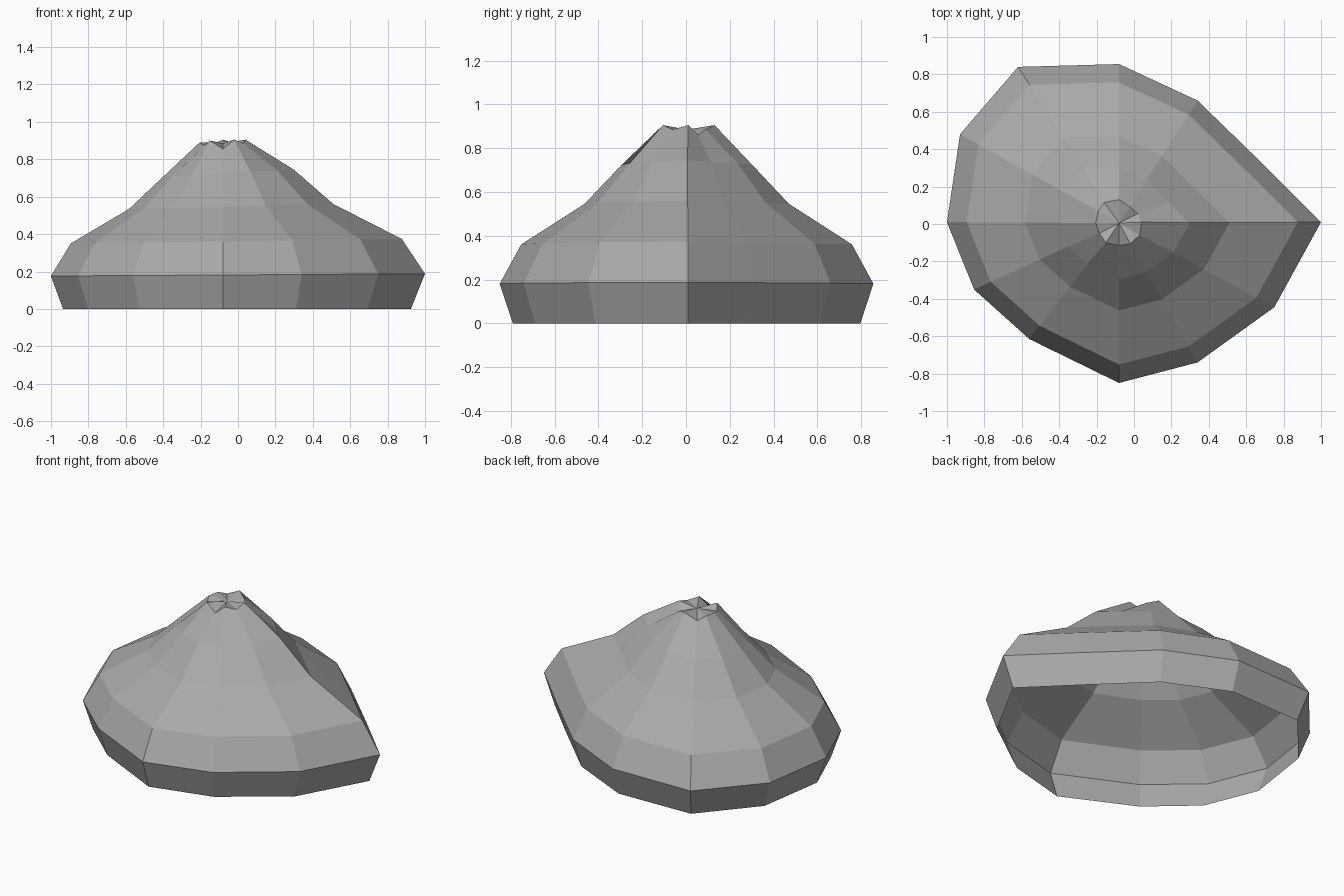
import bpy

if "Cube" in bpy.data.objects:
    bpy.data.objects.remove(bpy.data.objects["Cube"])

# Spoke ends of the widest ring, counter-clockwise seen from above
outline = [(1.0, .01), (.70, .31), (.34, .66), (-.08, .855), (-.62, .84), (-.93, .48),
           (-1.0, .01), (-.855, -.35), (-.56, -.615), (-.08, -.85), (.34, -.74), (.75, -.445)]
cx, cy = -.08, .005
n = len(outline)

# Rings below the peak: outline scale, height, extra height towards +x
rings = [(.93, 0, 0), (1, .182, .006), (.885, .362, .012), (.547, .547, .013), (.35, .725, .02)]
verts, faces = [], []
for s, z, tilt in rings:
    for x, y in outline:
        verts.append((cx + (x - cx) * s, cy + (y - cy) * s, z + tilt * x))

# Crimped lip around the peak: x, y, z
verts += [(.04, .01, .905), (.02, .055, .86), (-.02, .09, .885), (-.08, .13, .905),
          (-.16, .115, .87), (-.19, .07, .89), (-.205, .005, .89), (-.185, -.05, .875),
          (-.15, -.10, .90), (-.08, -.115, .855), (-.02, -.105, .905), (.03, -.06, .885)]
# Dimple in the middle of the peak
verts.append((cx, cy, .885))

for r in range(len(rings)):
    for i in range(n):
        j = (i + 1) % n
        a, b = r * n, (r + 1) * n
        faces.append((a + i, a + j, b + j, b + i))
last = len(rings) * n
for i in range(n):
    faces.append((last + i, last + (i + 1) % n, len(verts) - 1))

# Open-bottomed mound
mesh = bpy.data.meshes.new("mound")
mesh.from_pydata(verts, [], faces)
mesh.update()
mat = bpy.data.materials.new("grey")
mat.diffuse_color = (.4, .4, .4, 1)
mat.use_nodes = True
mat.node_tree.nodes["Principled BSDF"].inputs["Base Color"].default_value = mat.diffuse_color
mesh.materials.append(mat)
bpy.context.collection.objects.link(bpy.data.objects.new("mound", mesh))
